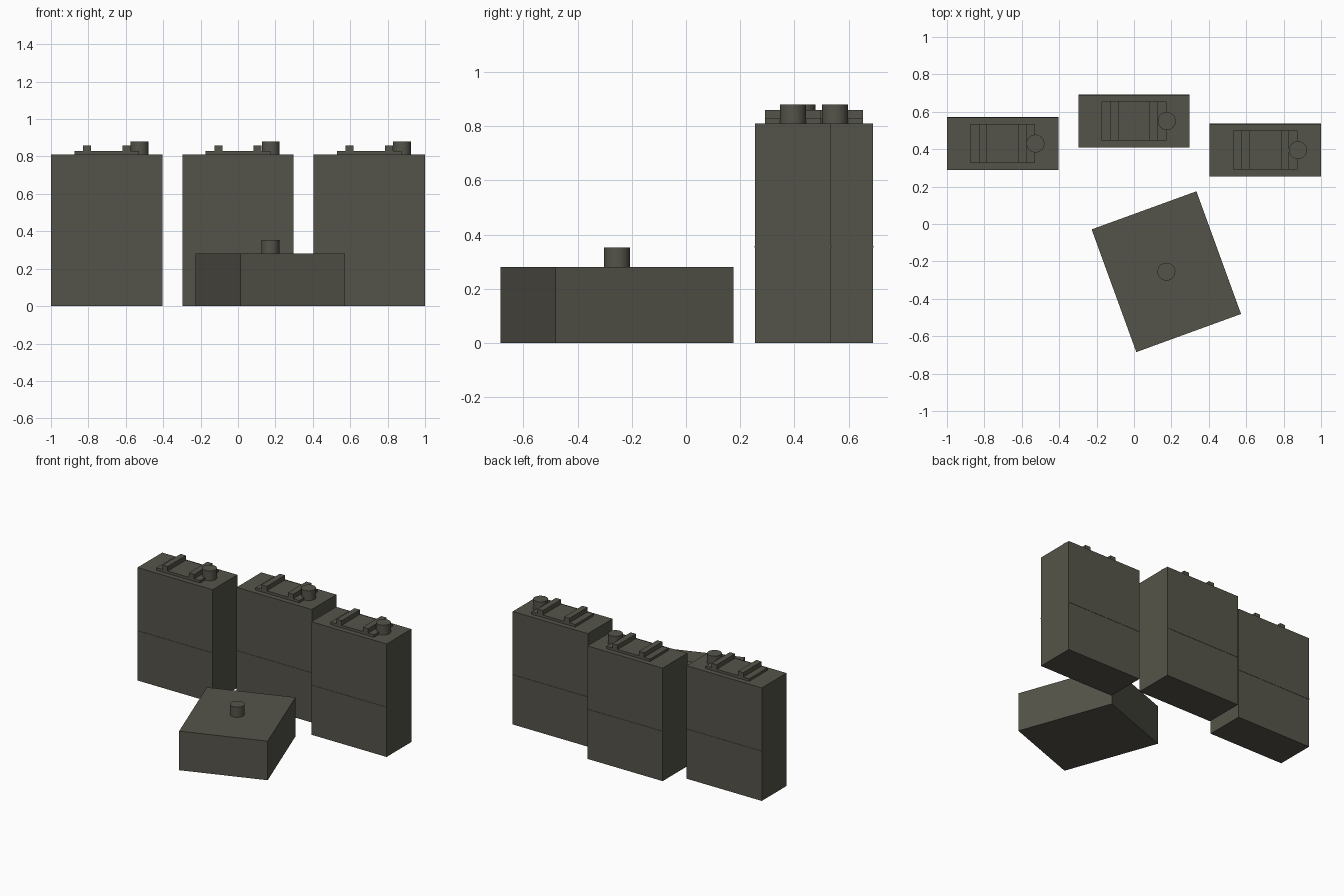
import bpy
import math

cube = bpy.data.objects.get("Cube")
if cube:
    bpy.data.objects.remove(cube, do_unlink=True)

# Single olive paint
paint = bpy.data.materials.new("dark_olive_paint")
paint.use_nodes = True
colour = (0.09, 0.088, 0.068, 1)
paint.diffuse_color = colour
paint.node_tree.nodes["Principled BSDF"].inputs["Base Color"].default_value = colour


def box(name, location, size, angle=0):
    bpy.ops.mesh.primitive_cube_add(size=1, location=location, rotation=(0, 0, angle))
    part = bpy.context.object
    part.name = name
    part.scale = size
    bpy.ops.object.transform_apply(location=False, rotation=False, scale=True)
    part.data.materials.append(paint)
    return part


def cap(name, x, y, bottom, top):
    bpy.ops.mesh.primitive_cylinder_add(
        vertices=32, radius=0.048, depth=top - bottom,
        location=(x, y, (bottom + top) / 2))
    part = bpy.context.object
    part.name = name
    part.data.materials.append(paint)
    bpy.ops.object.shade_smooth_by_angle(angle=math.radians(40))


WIDTH, DEPTH, HEIGHT = 0.596, 0.28, 0.81


def standing_can(label, x, y):
    box(label + "_can_body", (x, y, HEIGHT / 2), (WIDTH, DEPTH, HEIGHT))
    # Seam lines on the two broad sides
    box(label + "_can_seam", (x, y, 0.355), (WIDTH, DEPTH + 0.004, 0.005))
    # Handle base with two raised bars
    box(label + "_handle_plate", (x, y, HEIGHT + 0.009), (0.346, 0.208, 0.018))
    for side, name in ((-1, "right"), (1, "left")):
        box(f"{label}_{name}_handle_bar", (x + side * 0.105, y, HEIGHT + 0.025),
            (0.042, 0.208, 0.05))
    cap(label + "_filler_cap", x + 0.175, y, HEIGHT, 0.88)


# Row of three upright cans
for label, x, y in (("right", -0.702, 0.43), ("middle", 0, 0.55), ("left", 0.702, 0.395)):
    standing_can(label, x, y)

# Low can in front, turned on the ground
box("low_can_body", (0.173, -0.255, 0.14), (WIDTH, 0.698, 0.28), math.radians(20))
cap("low_can_filler_cap", 0.173, -0.255, 0.28, 0.353)
